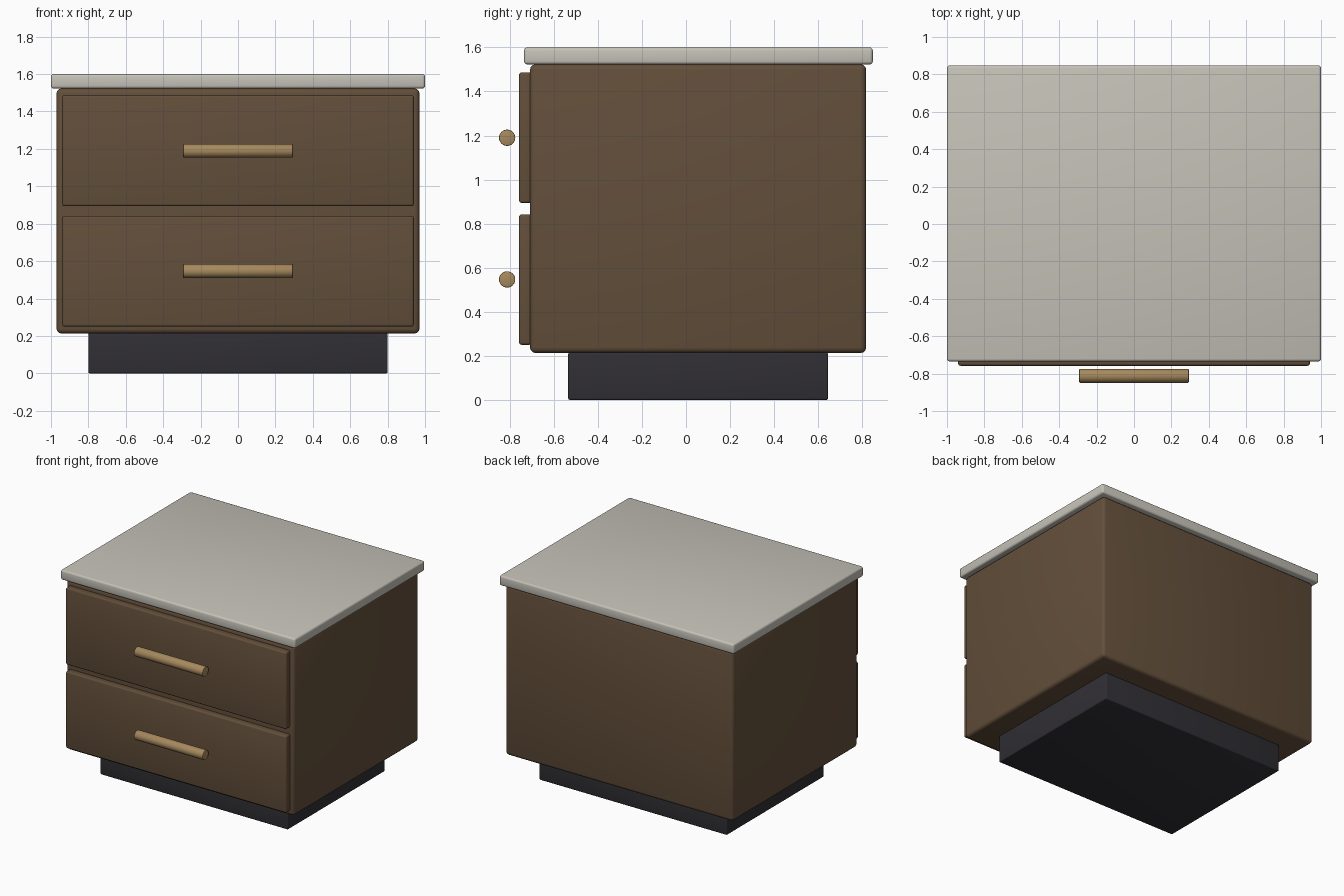
import bpy, math

if "Cube" in bpy.data.objects:
    bpy.data.objects.remove(bpy.data.objects["Cube"])


def material(name, color):
    m = bpy.data.materials.new(name)
    m.diffuse_color = (*color, 1)
    m.use_nodes = True
    m.node_tree.nodes["Principled BSDF"].inputs["Base Color"].default_value = m.diffuse_color
    return m


wood = material("walnut", (0.125, 0.078, 0.043))
stone = material("pale_stone", (0.56, 0.54, 0.48))
dark = material("dark_plinth", (0.03, 0.028, 0.034))
brass = material("brass", (0.38, 0.25, 0.11))


def finish(ob, name, mat, bevel, segments):
    ob.name = name
    ob.data.materials.append(mat)
    bpy.ops.object.transform_apply(location=False, rotation=True, scale=True)
    mod = ob.modifiers.new("rounded_edges", 'BEVEL')
    mod.width = bevel
    mod.segments = segments
    mod.limit_method = 'ANGLE'
    mod.angle_limit = math.radians(40)
    bpy.ops.object.modifier_apply(modifier=mod.name)
    bpy.ops.object.shade_smooth_by_angle(angle=math.radians(35))


def box(name, half_x, y, z, mat, bevel):
    bpy.ops.mesh.primitive_cube_add(size=1, location=(0, sum(y) / 2, sum(z) / 2))
    ob = bpy.context.object
    ob.scale = (2 * half_x, y[1] - y[0], z[1] - z[0])
    finish(ob, name, mat, bevel, 3)


# Recessed base, cabinet and overhanging top
box("plinth", 0.80, (-0.535, 0.645), (0, 0.215), dark, 0.008)
box("cabinet_body", 0.97, (-0.708, 0.818), (0.213, 1.523), wood, 0.025)
box("top_slab", 1.0, (-0.735, 0.848), (1.523, 1.60), stone, 0.014)

# Two drawers, each with a floating bar handle
for label, z0, z1, hz in (("lower", 0.25, 0.842, 0.547), ("upper", 0.894, 1.487, 1.19)):
    box(label + "_drawer_front", 0.94, (-0.758, -0.70), (z0, z1), wood, 0.012)
    bpy.ops.mesh.primitive_cylinder_add(vertices=24, radius=0.037, depth=0.586,
                                        location=(0, -0.812, hz),
                                        rotation=(0, math.pi / 2, 0))
    finish(bpy.context.object, label + "_handle", brass, 0.004, 2)
